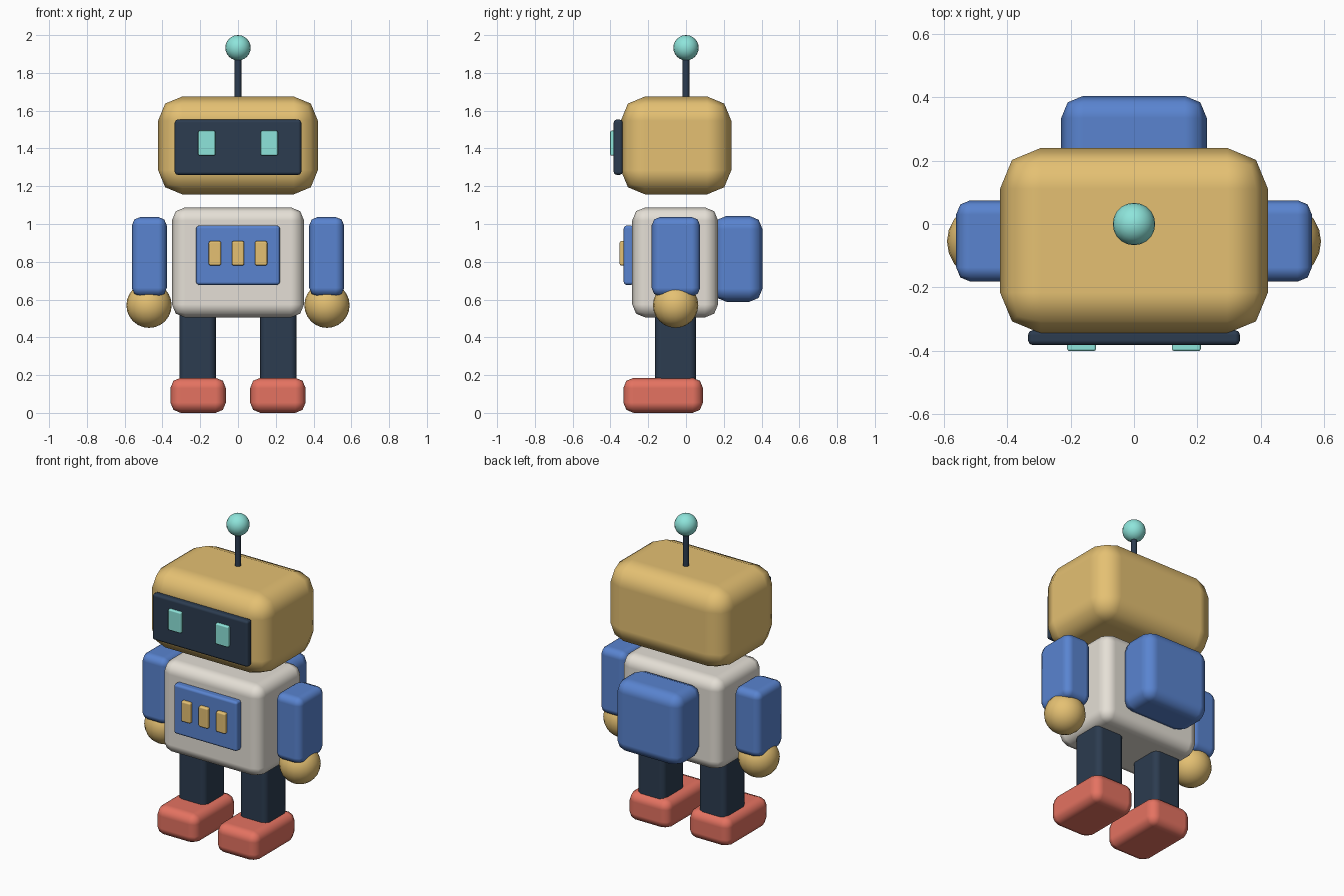
import bpy
import math

if "Cube" in bpy.data.objects:
    bpy.data.objects.remove(bpy.data.objects["Cube"])


def material(name, rgb):
    m = bpy.data.materials.new(name)
    m.diffuse_color = (*rgb, 1)
    m.use_nodes = True
    m.node_tree.nodes["Principled BSDF"].inputs["Base Color"].default_value = m.diffuse_color
    return m


TAN = material("tan", (0.78, 0.53, 0.17))
NAVY = material("navy", (0.025, 0.045, 0.08))
BLUE = material("blue", (0.10, 0.23, 0.63))
TEAL = material("teal", (0.27, 0.78, 0.71))
RED = material("red", (0.78, 0.17, 0.12))
WHITE = material("off_white", (0.78, 0.74, 0.67))


def finish(name, mat):
    ob = bpy.context.object
    ob.name = name
    ob.data.materials.append(mat)
    return ob


def box(name, x, y, z, bevel, mat):
    """Rounded box from (min, max) ranges."""
    bpy.ops.mesh.primitive_cube_add(size=1, location=[sum(r) / 2 for r in (x, y, z)])
    ob = finish(name, mat)
    ob.scale = [r[1] - r[0] for r in (x, y, z)]
    bpy.ops.object.transform_apply(location=False, rotation=False, scale=True)
    bpy.ops.object.shade_smooth()
    mod = ob.modifiers.new("round", 'BEVEL')
    mod.width = bevel
    mod.segments = 2
    mod.harden_normals = True
    return ob


def ball(name, loc, r, mat):
    bpy.ops.mesh.primitive_uv_sphere_add(segments=20, ring_count=12, radius=r, location=loc)
    bpy.ops.object.shade_smooth()
    return finish(name, mat)


# Head with visor
box("head", (-0.423, 0.423), (-0.345, 0.24), (1.157, 1.675), 0.128, TAN)
box("visor", (-0.335, 0.335), (-0.383, -0.335), (1.26, 1.553), 0.016, NAVY)

# Antenna
bpy.ops.mesh.primitive_cylinder_add(vertices=12, radius=0.018, depth=0.23, location=(0, 0, 1.775))
bpy.ops.object.shade_smooth_by_angle(angle=math.radians(40))
finish("antenna_rod", NAVY)
ball("antenna_tip", (0, 0, 1.933), 0.067, TEAL)

# Torso, chest panel, buttons and backpack
box("torso", (-0.35, 0.35), (-0.285, 0.17), (0.505, 1.088), 0.07, WHITE)
box("chest_panel", (-0.222, 0.222), (-0.33, -0.275), (0.677, 0.992), 0.016, BLUE)
for i in (-1, 0, 1):
    cx = i * 0.122
    box("chest_button", (cx - 0.033, cx + 0.033), (-0.352, -0.32), (0.78, 0.91), 0.01, TAN)
box("backpack", (-0.23, 0.23), (0.145, 0.405), (0.588, 1.043), 0.07, BLUE)

# Paired parts
for s, side in ((-1, "right"), (1, "left")):
    def span(a, b):
        return sorted((s * a, s * b))
    box(side + "_eye", span(0.12, 0.211), (-0.402, -0.375), (1.362, 1.494), 0.008, TEAL)
    box(side + "_arm", span(0.377, 0.562), (-0.182, 0.075), (0.617, 1.037), 0.045, BLUE)
    ball(side + "_hand", (s * 0.471, -0.055, 0.57), 0.12, TAN)
    box(side + "_leg", span(0.117, 0.311), (-0.164, 0.054), (0.14, 0.55), 0.035, NAVY)
    box(side + "_foot", span(0.064, 0.358), (-0.332, 0.09), (0, 0.186), 0.055, RED)
